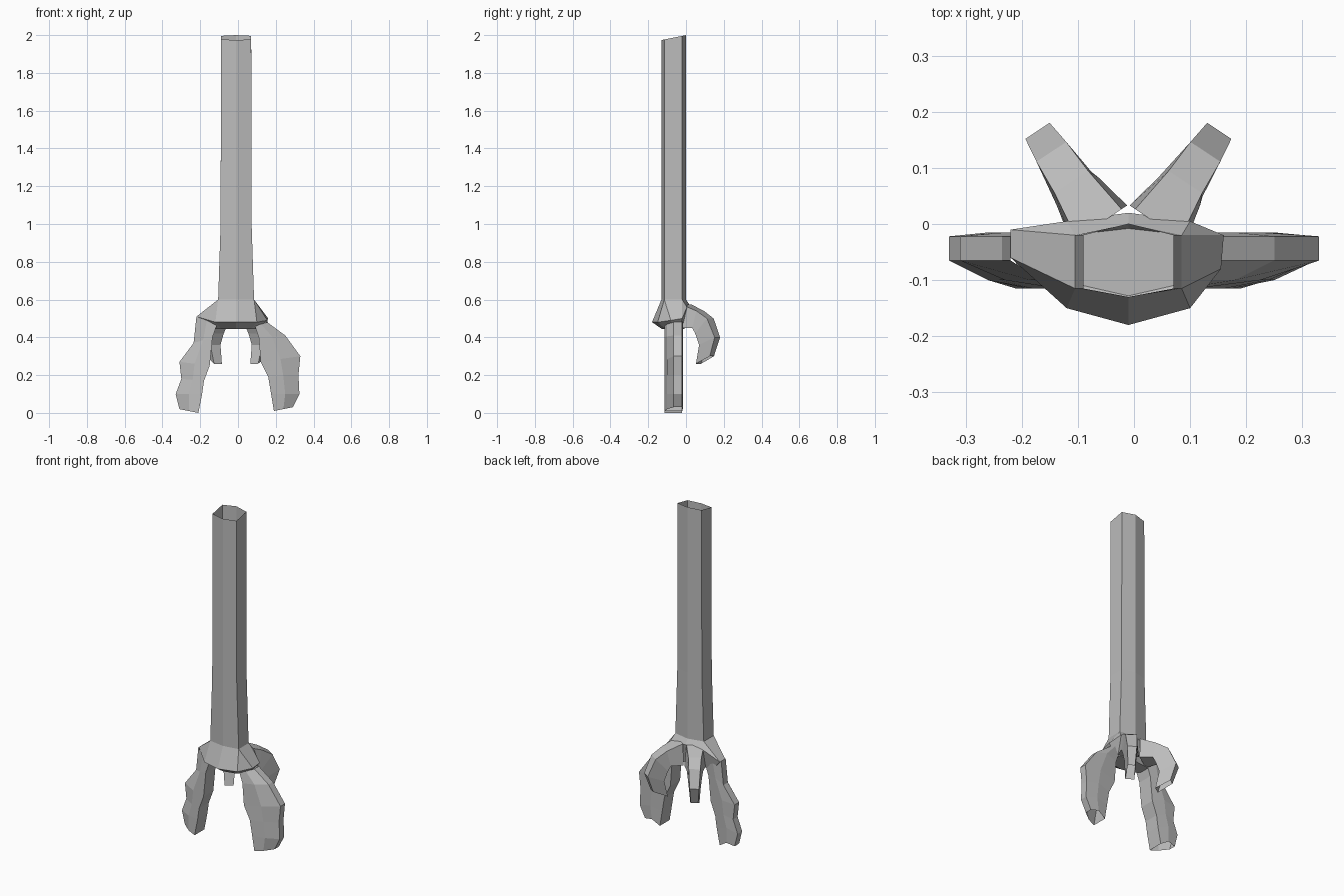
import bpy, bmesh
from mathutils import Vector

cube = bpy.data.objects.get("Cube")
if cube:
    bpy.data.objects.remove(cube, do_unlink=True)

grey = bpy.data.materials.new("plain_grey")
grey.use_nodes = True
grey.diffuse_color = (0.5, 0.5, 0.5, 1)
grey.node_tree.nodes["Principled BSDF"].inputs["Base Color"].default_value = (0.5, 0.5, 0.5, 1)

MID = -0.01  # x of the trunk axis


def loft(name, rings, cap=False):
    """Skin a sequence of closed rings with flat faces."""
    bm = bmesh.new()
    rows = [[bm.verts.new(p) for p in ring] for ring in rings]
    for a, b in zip(rows, rows[1:]):
        for i in range(len(a)):
            j = (i + 1) % len(a)
            bm.faces.new((a[i], a[j], b[j], b[i]))
    if cap:
        bm.faces.new(rows[-1])
    bmesh.ops.remove_doubles(bm, verts=bm.verts[:], dist=0.0005)
    bmesh.ops.recalc_face_normals(bm, faces=bm.faces[:])
    mesh = bpy.data.meshes.new(name)
    bm.to_mesh(mesh)
    bm.free()
    mesh.materials.append(grey)
    obj = bpy.data.objects.new(name, mesh)
    bpy.context.collection.objects.link(obj)
    return obj


def hexagon(half, z, front=-0.13, tilt=0.0):
    """Trunk section: front, left pair, back, right pair."""
    pts = [(0, front), (half, -0.115), (half, -0.02), (0, 0), (-half, -0.02), (-half, -0.115)]
    return [(MID + x, y, z + tilt * y) for x, y in pts]


# Hollow six-sided trunk
loft("trunk", [hexagon(0.08, 2.0, tilt=0.2), hexagon(0.082, 1.0), hexagon(0.095, 0.6)])

# Flared collar joining the trunk to the roots
f, fl, bl, b, br, fr = hexagon(0.095, 0.6)
rim = [(MID, -0.18, 0.48), (0.1, -0.15, 0.48), (0.155, -0.08, 0.49), (0.16, -0.02, 0.5),
       (0.1, 0.005, 0.56), (MID, 0.02, 0.57), (-0.12, 0.005, 0.56),
       (-0.22, -0.01, 0.51), (-0.22, -0.06, 0.51), (-0.12, -0.15, 0.48)]
under = [(MID + (x - MID) * 0.72, y * 0.6 - 0.02, 0.445) for x, y, z in rim]
loft("collar", [[f, fl, fl, bl, bl, b, br, br, fr, fr], rim, under], cap=True)


# Broad front roots: thick on the inner edge, thin on the outer edge
def front_root(name, sections):
    rings = []
    for outer, z_out, inner, z_in in sections:
        mid, z_mid = (outer + inner) / 2, (z_out + z_in) / 2
        rings.append([(inner, -0.115, z_in), (mid, -0.1, z_mid), (outer, -0.065, z_out),
                      (outer, -0.022, z_out), (mid, -0.015, z_mid + 0.02), (inner, -0.022, z_in)])
    loft(name, rings)


front_root("right_front_root", [
    (-0.22, 0.51, -0.11, 0.47), (-0.235, 0.37, -0.135, 0.4), (-0.31, 0.27, -0.15, 0.25),
    (-0.3, 0.18, -0.18, 0.17), (-0.33, 0.1, -0.19, 0.1), (-0.31, 0.02, -0.21, 0.0)])
front_root("left_front_root", [
    (0.155, 0.48, 0.09, 0.46), (0.25, 0.41, 0.11, 0.4), (0.33, 0.3, 0.12, 0.27),
    (0.32, 0.2, 0.16, 0.19), (0.325, 0.1, 0.175, 0.1), (0.29, 0.03, 0.19, 0.01)])


# Hooked back roots: outer and inner profile with a width at each step
HOOK = [(0, 0.575, 0, 0.45, 0.12), (0.09, 0.54, 0.07, 0.45, 0.09), (0.155, 0.5, 0.085, 0.42, 0.08),
        (0.2, 0.4, 0.105, 0.36, 0.065), (0.165, 0.3, 0.08, 0.26, 0.05)]
for name, side in (("right_back_root", -1), ("left_back_root", 1)):
    along = Vector((0.55 * side, 0.83, 0))
    across = Vector((0.83, -0.55 * side, 0))
    start = Vector((MID + 0.052 * side, 0, 0))
    up = Vector((0, 0, 1))
    rings = []
    for r_out, z_out, r_in, z_in, width in HOOK:
        top = start + along * r_out + up * z_out
        low = start + along * r_in + up * z_in
        half = across * width / 2
        rings.append([top - half * 0.8, top + half * 0.8, low + half, low - half])
    loft(name, rings)
